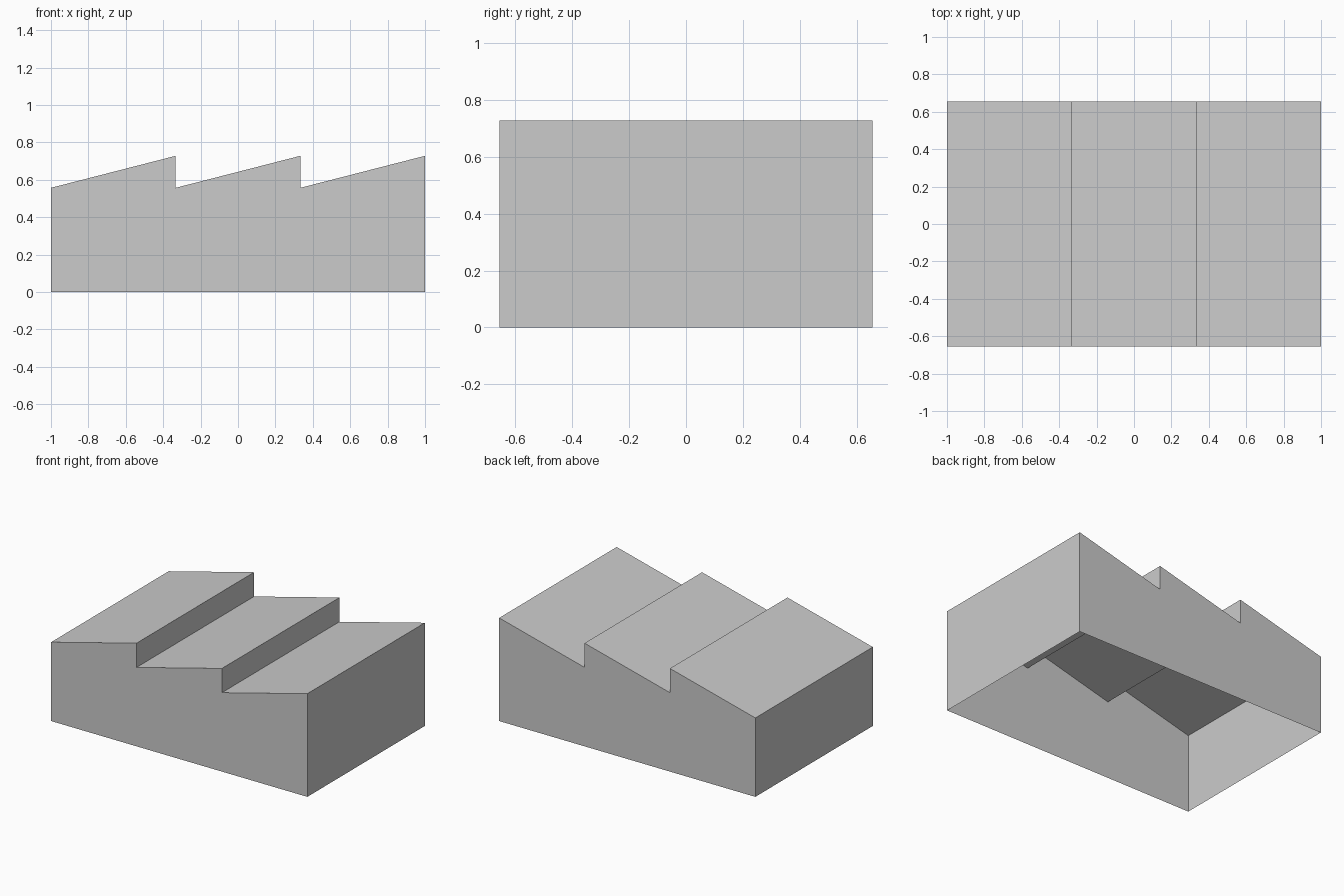
import bpy
import bmesh

cube = bpy.data.objects.get("Cube")
if cube:
    bpy.data.objects.remove(cube, do_unlink=True)

HALF_X, HALF_Y = 1.0, 0.655
EAVE, RIDGE = 0.557, 0.728
BAYS = 3
BAY = 2 * HALF_X / BAYS

grey = bpy.data.materials.new("light_grey")
grey.use_nodes = True
colour = (0.6, 0.6, 0.6, 1)
grey.diffuse_color = colour
grey.node_tree.nodes["Principled BSDF"].inputs["Base Color"].default_value = colour

# Sawtooth profile: each bay rises to a ridge, then drops straight down
profile = [(-HALF_X, 0)]
for i in range(BAYS):
    x = -HALF_X + i * BAY
    profile += [(x, EAVE), (x + BAY, RIDGE)]
profile.append((HALF_X, 0))

# Thin shell: end walls from the profile, joined by side walls and roof, open below
bm = bmesh.new()
front = [bm.verts.new((x, -HALF_Y, z)) for x, z in profile]
back = [bm.verts.new((x, HALF_Y, z)) for x, z in profile]
bm.faces.new(front)
bm.faces.new(back[::-1])
for i in range(len(profile) - 1):
    bm.faces.new((front[i + 1], front[i], back[i], back[i + 1]))
bmesh.ops.recalc_face_normals(bm, faces=bm.faces)
# Keep the roof slopes facing upwards
if sum(f.normal.z for f in bm.faces) < 0:
    bmesh.ops.reverse_faces(bm, faces=bm.faces)

mesh = bpy.data.meshes.new("sawtooth_hall")
bm.to_mesh(mesh)
bm.free()
mesh.materials.append(grey)
hall = bpy.data.objects.new("sawtooth_hall", mesh)
bpy.context.collection.objects.link(hall)
